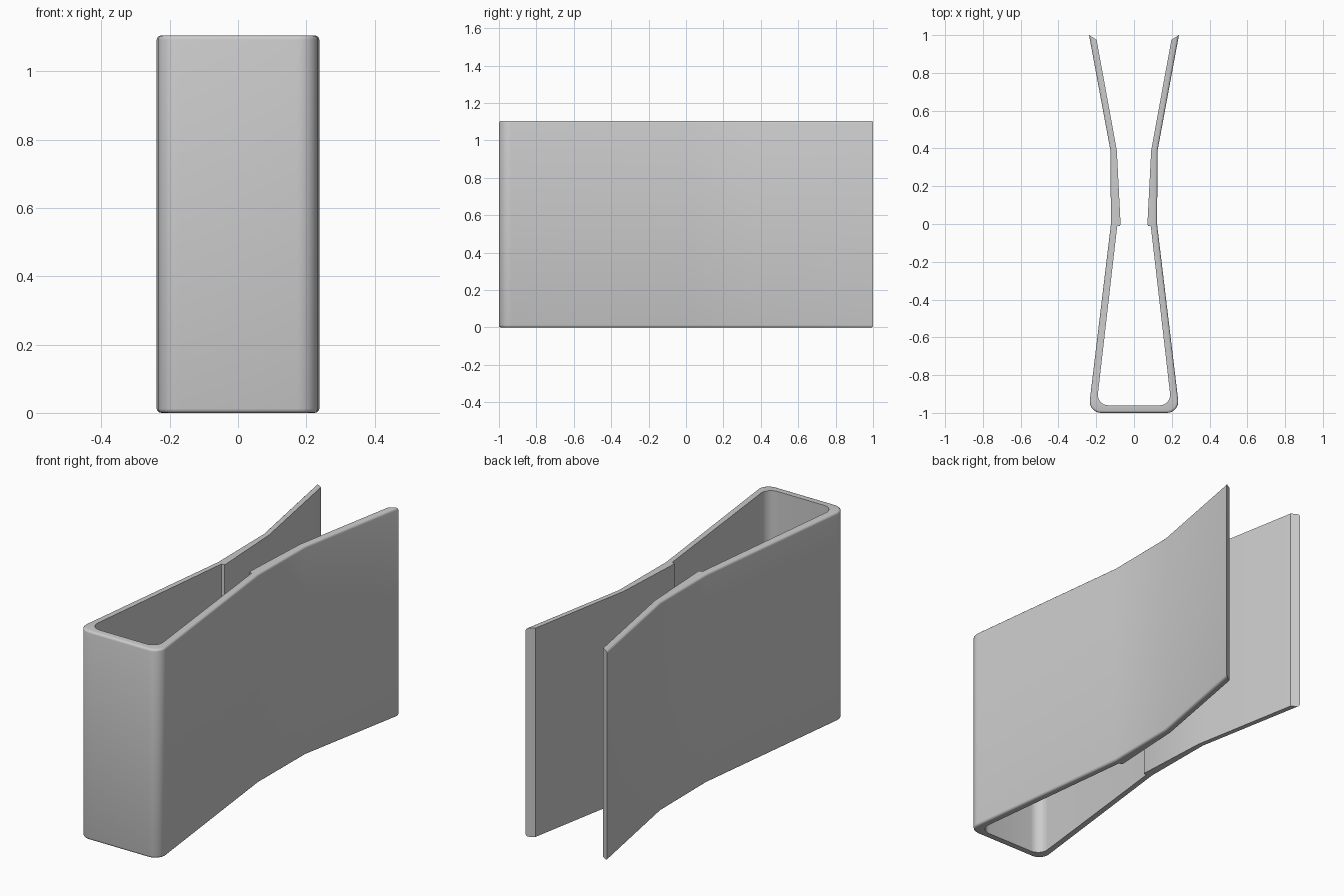
import bpy, bmesh, math
from mathutils import Vector

if "Cube" in bpy.data.objects:
    bpy.data.objects.remove(bpy.data.objects["Cube"])

HEIGHT = 1.105


def fillet(a, b, c, r, n=8):
    """Round the corner b of the path a-b-c with radius r."""
    a, b, c = Vector(a), Vector(b), Vector(c)
    u, v = (a - b).normalized(), (c - b).normalized()
    half = u.angle(v) / 2
    centre = b + (u + v).normalized() * (r / math.sin(half))
    p = b + u * (r / math.tan(half)) - centre
    q = b + v * (r / math.tan(half)) - centre
    total = p.angle(q)
    return [tuple(centre + (p * math.sin(total * (1 - i / n)) + q * math.sin(total * i / n))
                  / math.sin(total)) for i in range(n + 1)]


# Right half of the clip outline, outer then inner side
outer = fillet((0, -1), (0.242, -1), (0.122, 0), 0.06)
outer += [(0.122, 0), (0.125, 0.39), (0.238, 1.0)]
inner = [(0.198, 0.975), (0.091, 0.39), (0.071, 0.0), (0.074, -0.009), (0.089, -0.012)]
inner += fillet((0.089, -0.012), (0.198, -0.96), (0, -0.96), 0.055)


def mirrored(points):
    return [(-x, y) for x, y in reversed(points)]


outer_path = mirrored(outer) + outer
outline = outer_path + inner + mirrored(inner)

# Spring clip body, extruded upward
bm = bmesh.new()
base = [bm.verts.new((x, y, 0)) for x, y in outline]
top = [bm.verts.new((x, y, HEIGHT)) for x, y in outline]
n = len(outline)
bm.faces.new(base[::-1])
bm.faces.new(top)
for i in range(n):
    j = (i + 1) % n
    bm.faces.new((base[i], base[j], top[j], top[i]))
bmesh.ops.recalc_face_normals(bm, faces=bm.faces)

# Softened outer rims
rims = [bm.edges.get((ring[i], ring[i + 1]))
        for ring in (base, top) for i in range(len(outer_path) - 1)]
bmesh.ops.bevel(bm, geom=rims, offset=0.012, segments=3, profile=0.5,
                affect='EDGES', clamp_overlap=True)
bmesh.ops.triangulate(bm, faces=[f for f in bm.faces if len(f.verts) > 4])

mesh = bpy.data.meshes.new("spring_clip")
bm.to_mesh(mesh)
bm.free()
clip = bpy.data.objects.new("spring_clip", mesh)
bpy.context.collection.objects.link(clip)
bpy.context.view_layer.objects.active = clip
clip.select_set(True)
bpy.ops.object.shade_smooth_by_angle(angle=math.radians(32))
